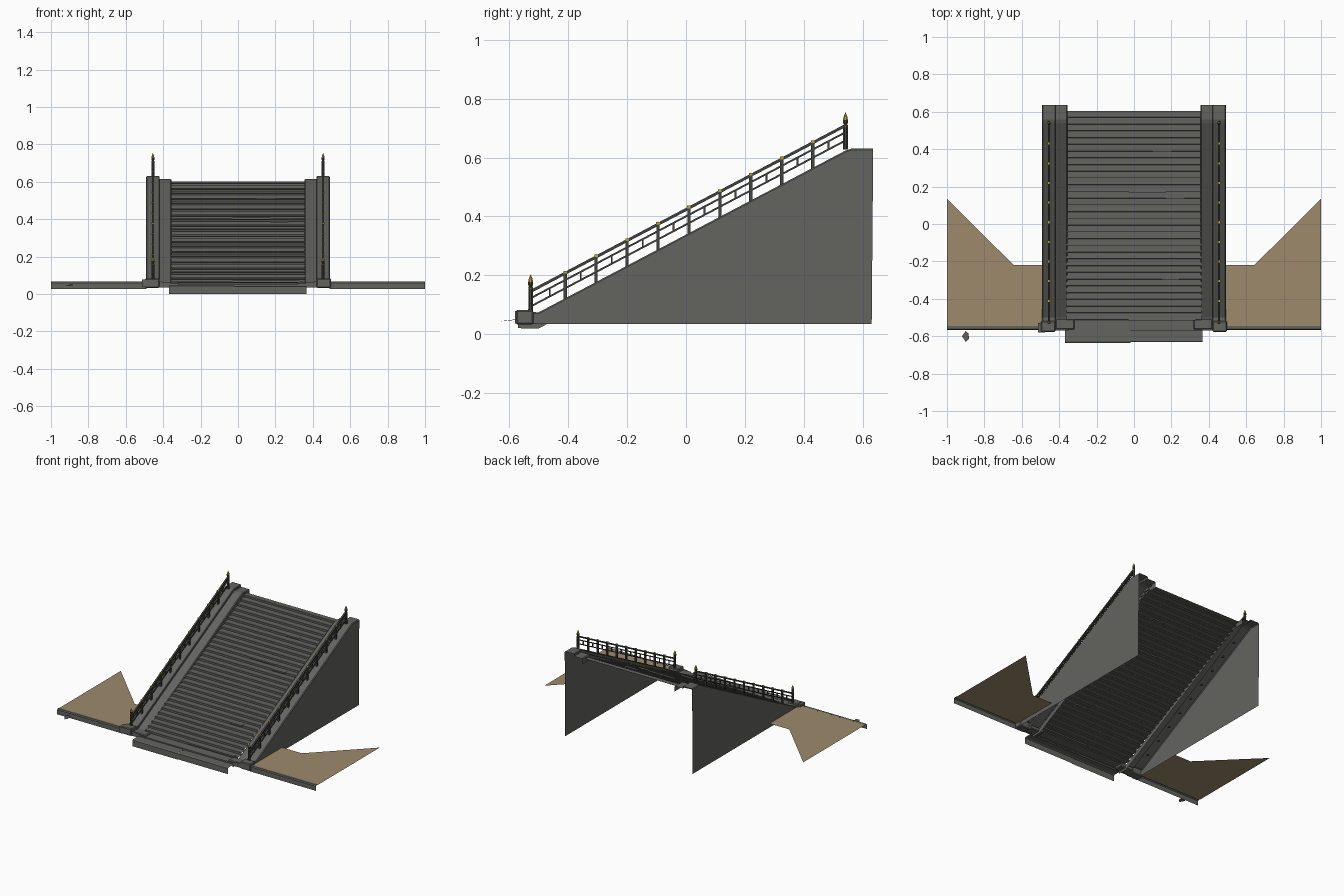
import bpy, bmesh, math

if "Cube" in bpy.data.objects:
    bpy.data.objects.remove(bpy.data.objects["Cube"])

def mat(name, c):
    m = bpy.data.materials.new(name)
    m.diffuse_color = (*c, 1)
    m.use_nodes = True
    m.node_tree.nodes["Principled BSDF"].inputs["Base Color"].default_value = m.diffuse_color
    return m

STONE = mat("grey stone", (0.125, 0.125, 0.115))
IRON = mat("dark railing", (0.055, 0.057, 0.052))
GOLD = mat("gold", (0.5, 0.38, 0.04))
EARTH = mat("brown earth", (0.34, 0.255, 0.15))

SLOPE = 0.527
def top(y):
    """Height of the sloping coping at y."""
    return 0.075 + SLOPE * (y + 0.5)

def finish(bm, name, mats, mirror=False, recalc=False):
    if recalc:
        bmesh.ops.recalc_face_normals(bm, faces=bm.faces)
    me = bpy.data.meshes.new(name)
    bm.to_mesh(me)
    bm.free()
    for m in mats:
        me.materials.append(m)
    ob = bpy.data.objects.new(name, me)
    bpy.context.collection.objects.link(ob)
    if mirror:
        ob.modifiers.new("Mirror", 'MIRROR').use_mirror_merge = False
    return ob

def face(bm, pts, mi=0):
    f = bm.faces.new([bm.verts.new(p) for p in pts])
    f.material_index = mi
    return f

def box(bm, x, y, z, shear=0.0, mi=0):
    """Box from (min, max) ranges; shear tilts it along y."""
    r = bmesh.ops.create_cube(bm, size=1)
    for v in r['verts']:
        px, py, pz = [a[0] + (c + 0.5) * (a[1] - a[0]) for a, c in zip((x, y, z), v.co)]
        v.co = (px, py, pz + shear * (py - y[0]))
        for f in v.link_faces:
            f.material_index = mi

def lathe(bm, x, y, z, prof, n=8):
    """Turned post: profile of (radius, height, material of band above)."""
    rings = []
    for r, h, _ in prof:
        rings.append([bm.verts.new((x + r * math.cos(2 * math.pi * (i + .5) / n),
                                    y + r * math.sin(2 * math.pi * (i + .5) / n), z + h)) for i in range(n)])
    for k in range(len(rings) - 1):
        for i in range(n):
            f = bm.faces.new((rings[k][i], rings[k][(i + 1) % n], rings[k + 1][(i + 1) % n], rings[k + 1][i]))
            f.material_index = prof[k][2]
    bm.faces.new(rings[-1]).material_index = prof[-1][2]

# Stair flight: one folded sheet with overhanging nosings
N, Y0, Y1, Z0, Z1 = 31, -0.512, 0.605, 0.053, 0.602
run, rise = (Y1 - Y0) / N, (Z1 - Z0) / N
prof = [(-0.57, 0.035), (-0.57, Z0)]
for i in range(N):
    y, z = Y0 + i * run, Z0 + i * rise
    prof += [(y + 0.007, z), (y + 0.007, z + rise * 0.4), (y, z + rise * 0.5), (y, z + rise * 0.92), (y + 0.002, z + rise)]
prof.append((Y1, Z1))
bm = bmesh.new()
rows = [[bm.verts.new((x, y, z)) for x in (-0.36, 0.36)] for y, z in prof]
for a, b in zip(rows, rows[1:]):
    bm.faces.new((a[0], a[1], b[1], b[0]))
finish(bm, "stair_flight", [STONE])

# Slightly shifted, cracked slabs in a few treads
bm = bmesh.new()
for i, xa, xb in ((25, 0.1, 0.2), (18, 0.17, 0.27), (6, 0.15, 0.24), (19, -0.03, 0.17), (0, -0.03, 0.33)):
    y, z = Y0 + i * run, Z0 + i * rise
    box(bm, (xa, xb), (y - 0.004, y + run * 0.7), (z + rise * 0.5, z + rise + 0.001))
finish(bm, "shifted_slabs", [STONE])

# Lowest step: open sheet made of two slabs
bm = bmesh.new()
for xa, xb, d in ((-0.37, -0.02, 0.0), (-0.02, 0.365, 0.004)):
    f, h = -0.635 + d, 0.046 - d / 2
    face(bm, [(xa, f, 0), (xb, f, 0), (xb, f, h - .004), (xa, f, h - .004)])
    face(bm, [(xa, f, h - .004), (xb, f, h - .004), (xb, f + .006, h), (xa, f + .006, h)])
    face(bm, [(xa, f + .006, h), (xb, f + .006, h), (xb, -0.565, h), (xa, -0.565, h)])
finish(bm, "lowest_step", [STONE])

# Side coping: stepped cross-section swept up the slope
stations = [(-0.57, 0.076), (-0.5, top(-0.5)), (0.54, top(0.54)), (0.56, 0.63), (0.635, 0.63)]
section = [(0.492, -0.005), (0.487, 0), (0.423, 0), (0.42, -0.004), (0.42, -0.016), (0.36, -0.016), (0.355, -0.02), (0.355, -0.055)]
bm = bmesh.new()
rows = [[bm.verts.new((x, y, z + dz)) for x, dz in section] for y, z in stations]
for a, b in zip(rows, rows[1:]):
    for k in range(len(section) - 1):
        bm.faces.new((a[k], b[k], b[k + 1], a[k + 1]))
# front end of the coping
face(bm, [(0.36, -0.57, 0.035), (0.492, -0.57, 0.035), (0.492, -0.57, 0.076), (0.36, -0.57, 0.06)])
finish(bm, "side_coping", [STONE], mirror=True)

# Outer side wall: single plane
bm = bmesh.new()
face(bm, [(0.492, -0.57, 0.035), (0.492, 0.63, 0.035)] + [(0.492, y, z - 0.005) for y, z in reversed(stations)])
finish(bm, "side_wall", [STONE], mirror=True)

# Foot blocks in front of the coping
bm = bmesh.new()
box(bm, (0.42, 0.497), (-0.577, -0.518), (0.033, 0.083))
box(bm, (0.318, 0.42), (-0.565, -0.505), (0.035, 0.062))
bmesh.ops.bevel(bm, geom=bm.edges[:], offset=0.005, segments=1, affect='EDGES')
finish(bm, "foot_blocks", [STONE], mirror=True)
bm = bmesh.new()
box(bm, (-0.512, -0.475), (-0.58, -0.53), (0.037, 0.079))
finish(bm, "broken_foot_block", [STONE])

# Ground kerb and earth sheet behind it
bm = bmesh.new()
kerb = [(-0.566, 0.028), (-0.566, 0.06), (-0.561, 0.066), (-0.545, 0.066)]
for (ya, za), (yb, zb) in zip(kerb, kerb[1:]):
    face(bm, [(0.49, ya, za), (1, ya, za), (1, yb, zb), (0.49, yb, zb)])
finish(bm, "ground_kerb", [STONE], mirror=True)
bm = bmesh.new()
face(bm, [(0.492, -0.55, 0.063), (1, -0.55, 0.063), (1, 0.135, 0.063), (0.645, -0.218, 0.063), (0.492, -0.218, 0.063)])
finish(bm, "earth", [EARTH], mirror=True)

# Loose stone chip in front of the left kerb
bm = bmesh.new()
face(bm, [(-0.92, -0.6, .047), (-0.9, -0.63, .044), (-0.882, -0.613, .047), (-0.885, -0.585, .05), (-0.9, -0.572, .05)])
finish(bm, "stone_chip", [STONE])

# Railing: end posts with gold finials
X = 0.455
ends = (-0.527, 0.541)
bm = bmesh.new()
for y, z in zip(ends, (0.078, 0.628)):
    lathe(bm, X, y, z, [(.0095, 0, 0), (.0085, .012, 0), (.0085, .078, 1), (.009, .081, 0), (.006, .085, 0), (.009, .09, 0),
                        (.009, .1, 1), (.007, .11, 1), (.003, .119, 1), (.0008, .125, 1)])
finish(bm, "end_posts", [IRON, GOLD], mirror=True)

# Intermediate posts with gold caps, and short struts in each bay
bm = bmesh.new()
pitch = 0.105
for i in range(9):
    y = -0.41 + i * pitch
    box(bm, (X - .0055, X + .0055), (y - .0055, y + .0055), (top(y) - .005, top(y) + .084))
    box(bm, (X - .007, X + .007), (y - .006, y + .006), (top(y) + .084, top(y) + .093), mi=1)
for i in range(10):
    y = -0.462 + i * pitch
    box(bm, (X - .003, X + .003), (y - .003, y + .003), (top(y) + .032, top(y) + .064))
finish(bm, "rail_posts", [IRON, GOLD], mirror=True)

# Three sloping rails
bm = bmesh.new()
for h, t in ((0.085, 0.0055), (0.062, 0.0035), (0.034, 0.0035)):
    z = top(ends[0]) + h
    box(bm, (X - t, X + t), ends, (z - t, z + t), shear=SLOPE)
finish(bm, "rails", [IRON], mirror=True)
